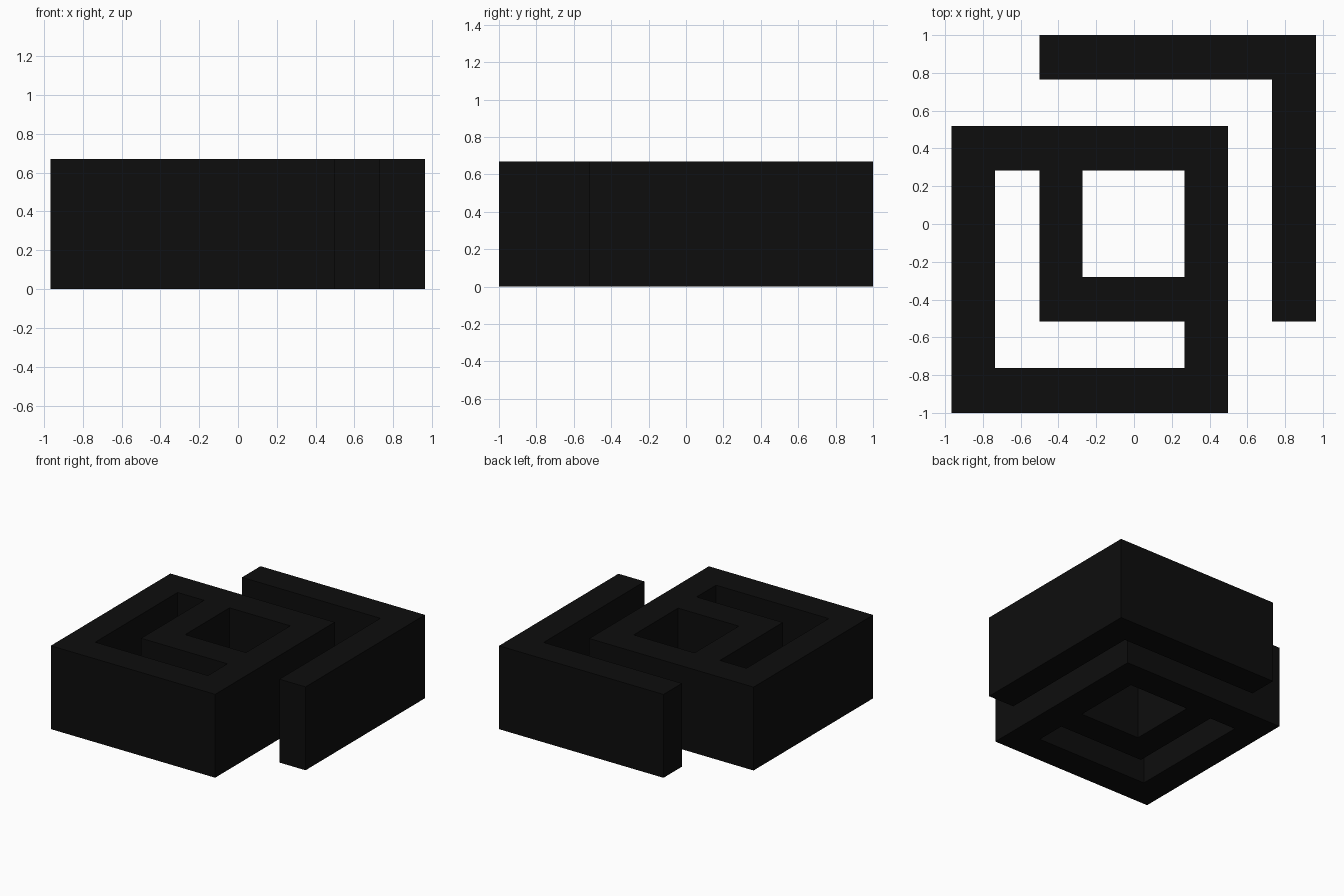
import bpy

if "Cube" in bpy.data.objects:
    bpy.data.objects.remove(bpy.data.objects["Cube"])

HEIGHT = 0.67

black = bpy.data.materials.new("near_black")
black.diffuse_color = (0.004, 0.004, 0.004, 1)
black.use_nodes = True
black.node_tree.nodes["Principled BSDF"].inputs["Base Color"].default_value = black.diffuse_color


def extruded_outline(name, loops):
    """Fill closed outlines (inner ones become holes) and extrude them up from the floor."""
    curve = bpy.data.curves.new(name, 'CURVE')
    curve.dimensions = '2D'
    curve.fill_mode = 'BOTH'
    curve.extrude = HEIGHT / 2
    for loop in loops:
        spline = curve.splines.new('POLY')
        spline.points.add(len(loop) - 1)
        for point, (x, y) in zip(spline.points, loop):
            point.co = (x, y, 0, 1)
        spline.use_cyclic_u = True
    curve.materials.append(black)
    obj = bpy.data.objects.new(name, curve)
    obj.location.z = HEIGHT / 2
    bpy.context.collection.objects.link(obj)
    bpy.ops.object.select_all(action='DESELECT')
    obj.select_set(True)
    bpy.context.view_layer.objects.active = obj
    bpy.ops.object.convert(target='MESH')
    bpy.ops.object.shade_flat()


def rectangle(x0, y0, x1, y1):
    return [(x0, y0), (x1, y0), (x1, y1), (x0, y1)]


# Square block with an L-shaped slot and a square well, both cut right through
slot = [(-0.735, 0.282), (-0.5, 0.282), (-0.5, -0.517),
        (0.267, -0.517), (0.267, -0.763), (-0.735, -0.763)]
extruded_outline("spiral_block", [
    rectangle(-0.965, -1, 0.497, 0.52),
    slot,
    rectangle(-0.273, -0.28, 0.267, 0.282),
])

# Separate L-shaped wall wrapping the back right corner
extruded_outline("corner_wall", [
    [(-0.5, 1), (0.963, 1), (0.963, -0.517),
     (0.73, -0.517), (0.73, 0.765), (-0.5, 0.765)],
])
